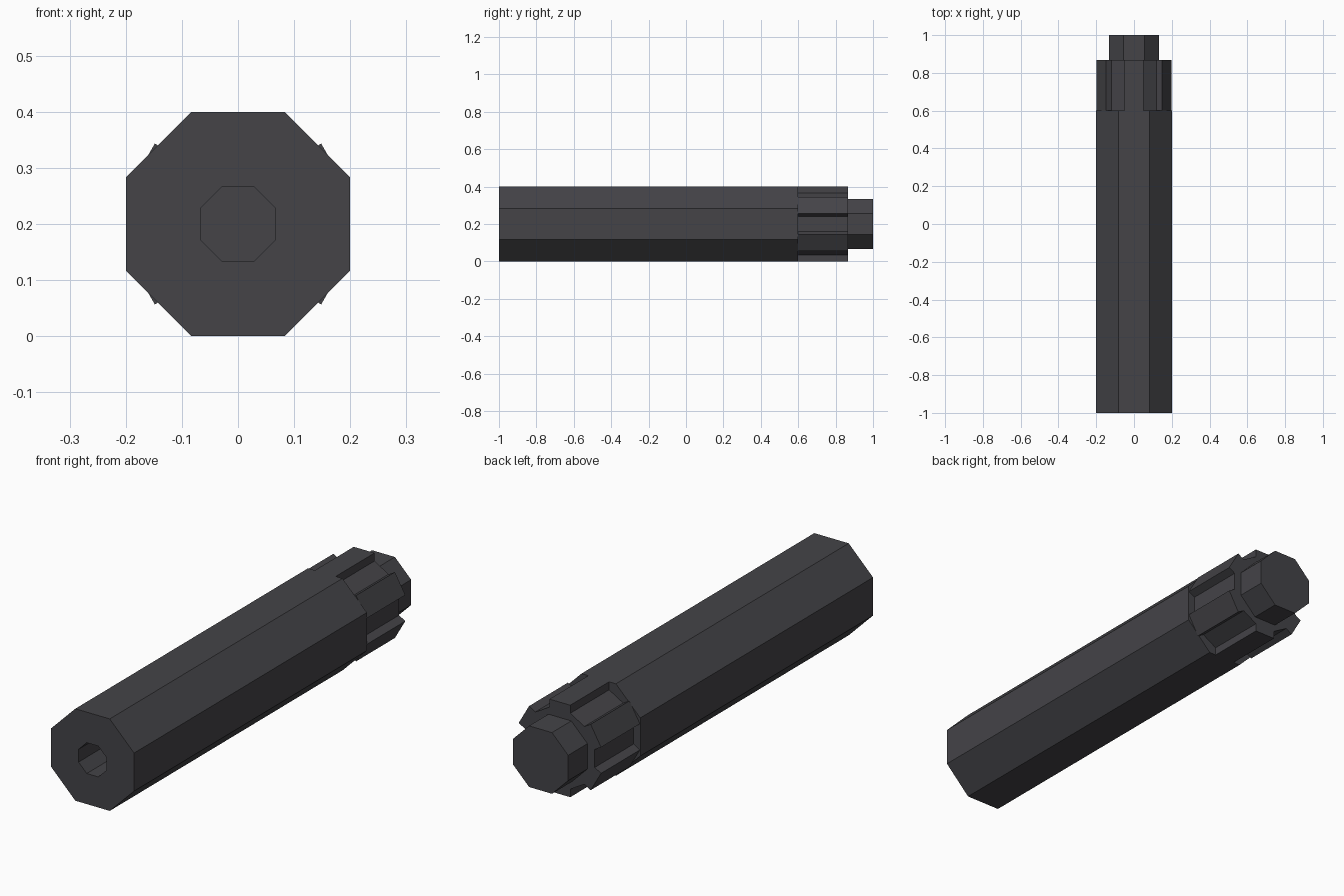
import bpy, bmesh, math

if "Cube" in bpy.data.objects:
    bpy.data.objects.remove(bpy.data.objects["Cube"])

CZ = 0.2  # height of the long axis

mat = bpy.data.materials.new("dark_gunmetal")
mat.diffuse_color = (0.058, 0.057, 0.064, 1)
mat.use_nodes = True
mat.node_tree.nodes["Principled BSDF"].inputs["Base Color"].default_value = mat.diffuse_color


def octagon(apothem):
    r = apothem / math.cos(math.pi / 8)
    return [(r * math.cos(math.pi / 8 + i * math.pi / 4),
             r * math.sin(math.pi / 8 + i * math.pi / 4)) for i in range(8)]


def splines(count, outer, floor, half_width):
    """Ring of flat-topped lugs with parallel sides and flat grooves between."""
    pts = []
    for i in range(count):
        a = math.pi / 2 + i * 2 * math.pi / count
        c, s = math.cos(a), math.sin(a)
        for r, t in ((floor, -half_width), (outer, -half_width),
                     (outer, half_width), (floor, half_width)):
            pts.append((r * c - t * s, r * s + t * c))
    return pts


def loft(name, rings):
    """Join matching (profile, y) rings along the axis and cap both ends."""
    bm = bmesh.new()
    loops = [[bm.verts.new((x, y, z + CZ)) for x, z in prof] for prof, y in rings]
    n = len(loops[0])
    for a, b in zip(loops, loops[1:]):
        for i in range(n):
            j = (i + 1) % n
            bm.faces.new((a[i], a[j], b[j], b[i]))
    bm.faces.new(loops[0])
    bm.faces.new(loops[-1])
    bmesh.ops.recalc_face_normals(bm, faces=bm.faces)
    me = bpy.data.meshes.new(name)
    bm.to_mesh(me)
    bm.free()
    me.materials.append(mat)
    ob = bpy.data.objects.new(name, me)
    bpy.context.collection.objects.link(ob)
    return ob


# Octagonal tube: bore floor, bore mouth, front rim, back end
loft("barrel_body", [(octagon(0.067), 0.55), (octagon(0.067), -1.0),
                     (octagon(0.2), -1.0), (octagon(0.2), 0.6)])

# Six-lug locking collar
collar = splines(6, 0.2, 0.165, 0.05)
loft("splined_collar", [(collar, 0.6), (collar, 0.867)])

# Plain octagonal plug at the back
loft("end_plug", [(octagon(0.133), 0.867), (octagon(0.133), 1.0)])
